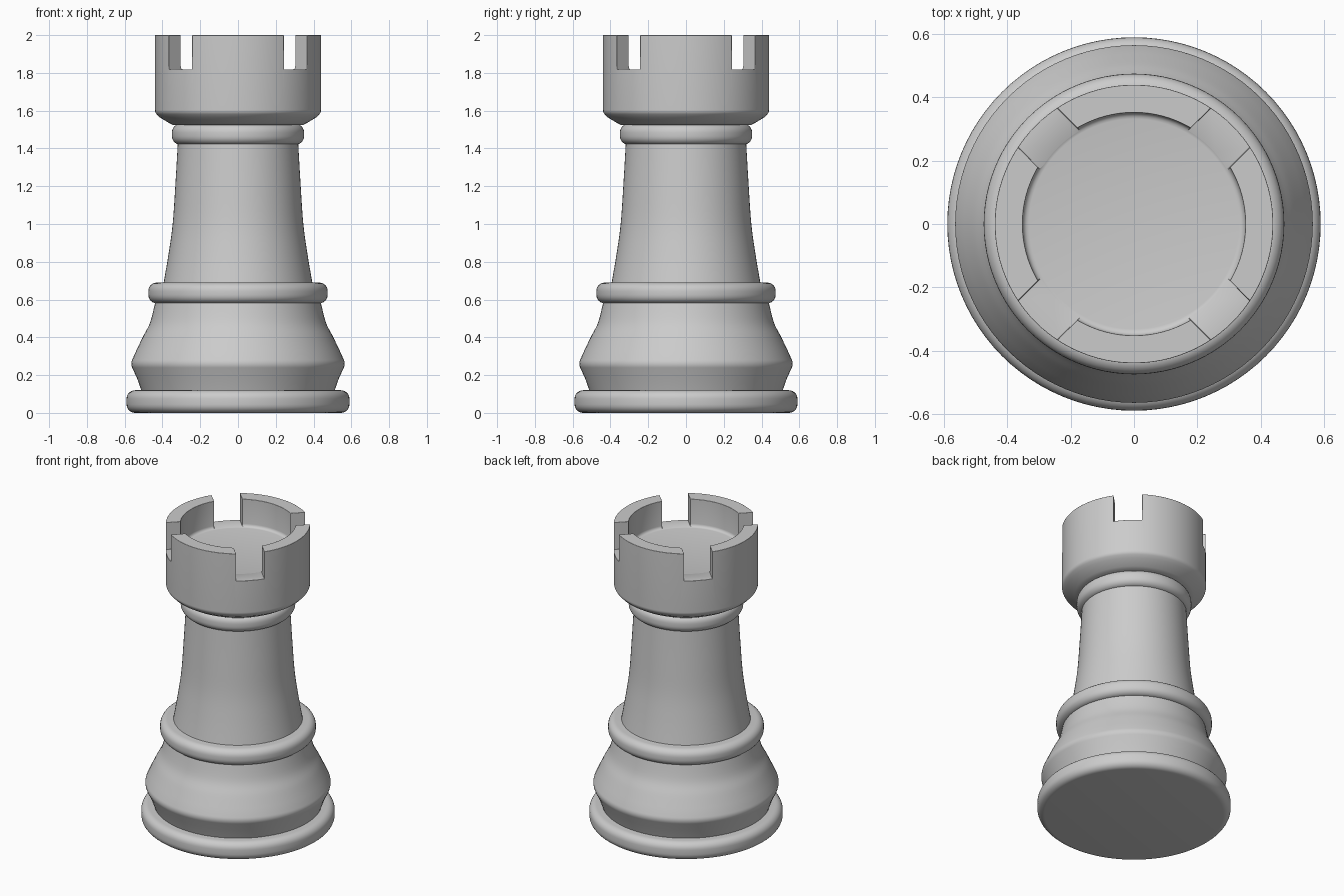
import bpy, bmesh, math
from mathutils import Matrix

if "Cube" in bpy.data.objects:
    bpy.data.objects.remove(bpy.data.objects["Cube"], do_unlink=True)

SEGMENTS = 96
stone = bpy.data.materials.new("light grey")
stone.use_nodes = True
grey = (0.6, 0.6, 0.6, 1)
stone.diffuse_color = grey
stone.node_tree.nodes["Principled BSDF"].inputs["Base Color"].default_value = grey


def make_object(name, bm):
    bmesh.ops.recalc_face_normals(bm, faces=bm.faces)
    mesh = bpy.data.meshes.new(name)
    bm.to_mesh(mesh)
    bm.free()
    mesh.materials.append(stone)
    obj = bpy.data.objects.new(name, mesh)
    bpy.context.collection.objects.link(obj)
    return obj


def activate(obj):
    bpy.ops.object.select_all(action="DESELECT")
    obj.select_set(True)
    bpy.context.view_layer.objects.active = obj


def smooth(obj, degrees=35):
    activate(obj)
    bpy.ops.object.shade_smooth_by_angle(angle=math.radians(degrees))


def lathe(name, profile):
    """Revolve (radius, height) points that start and end on the axis."""
    bm = bmesh.new()
    verts = [bm.verts.new((r, 0, z)) for r, z in profile]
    edges = [bm.edges.new(pair) for pair in zip(verts, verts[1:])]
    bmesh.ops.spin(bm, geom=verts + edges, cent=(0, 0, 0), axis=(0, 0, 1),
                   angle=math.tau, steps=SEGMENTS, use_merge=False)
    bmesh.ops.remove_doubles(bm, verts=bm.verts, dist=0.0005)
    return make_object(name, bm)


def arc(r, z, radius, start, end, steps=6):
    angles = [math.radians(start + (end - start) * i / steps) for i in range(steps + 1)]
    return [(r + radius * math.cos(a), z + radius * math.sin(a)) for a in angles]


def catmull(points, steps=5):
    """Smooth curve through profile points."""
    pts = [points[0]] + points + [points[-1]]
    out = []
    for a, b, c, d in zip(pts, pts[1:], pts[2:], pts[3:]):
        for i in range(steps):
            t = i / steps
            out.append(tuple(0.5 * (2 * q + (s - p) * t + (2 * p - 5 * q + 4 * s - u) * t**2
                                    + (3 * q - p - 3 * s + u) * t**3)
                             for p, q, s, u in zip(a, b, c, d)))
    return out + [points[-1]]


def rounded_ring(name, radius, bottom, top, fillet):
    """Disc with softly rounded upper and lower rims."""
    r = radius - fillet
    rim = arc(r, bottom + fillet, fillet, -90, 0) + arc(r, top - fillet, fillet, 0, 90)
    smooth(lathe(name, [(0, bottom)] + rim + [(0, top)]))


# Moulded rings
rounded_ring("base_ring", 0.59, 0, 0.12, 0.045)
rounded_ring("waist_ring", 0.475, 0.58, 0.69, 0.045)
rounded_ring("neck_ring", 0.35, 1.42, 1.53, 0.045)

# Flared foot
foot = ([(0.505, 0.1), (0.535, 0.185)] + arc(0.515, 0.26, 0.05, -25, 25)
        + catmull([(0.543, 0.32), (0.505, 0.4), (0.465, 0.48), (0.435, 0.6)]))
smooth(lathe("foot", [(0, 0.1)] + foot + [(0, 0.6)]))

# Tapering column
column = catmull([(0.397, 0.67), (0.368, 0.84), (0.346, 1.0), (0.332, 1.2), (0.318, 1.44)])
smooth(lathe("column", [(0, 0.67)] + column + [(0, 1.44)]))

# Crown cup with a rounded underside and a sunken floor
FLOOR, TOP = 1.815, 2.0
cup = ([(0, 1.525), (0.345, 1.525), (0.365, 1.535), (0.415, 1.565)]
       + arc(0.405, 1.605, 0.035, -45, 0)
       + [(0.44, TOP), (0.352, TOP), (0.352, FLOOR + 0.02)]
       + arc(0.332, FLOOR + 0.02, 0.02, 0, -90, 4) + [(0, FLOOR)])
crown = lathe("crown", cup)

# Diagonal notches dividing the battlements
bm = bmesh.new()
for side in (-1, 1):
    for end in (-1, 1):
        turn = Matrix.Rotation(math.radians(45 * side), 4, "Z")
        place = Matrix.Translation((0.45 * end, 0, FLOOR + 0.203))
        bmesh.ops.create_cube(bm, size=1, matrix=turn @ place @ Matrix.Diagonal((0.4, 0.175, 0.4, 1)))
cutter = make_object("notch_cutter", bm)
cutter.hide_render = True

notch = crown.modifiers.new("notches", "BOOLEAN")
notch.operation, notch.solver, notch.object = "DIFFERENCE", "EXACT", cutter
activate(crown)
bpy.ops.object.modifier_apply(modifier=notch.name)
bpy.data.objects.remove(cutter, do_unlink=True)

# Soften the battlement edges
bevel = crown.modifiers.new("soft_edges", "BEVEL")
bevel.width, bevel.segments = 0.008, 2
bevel.limit_method, bevel.angle_limit = "ANGLE", math.radians(50)
smooth(crown)
